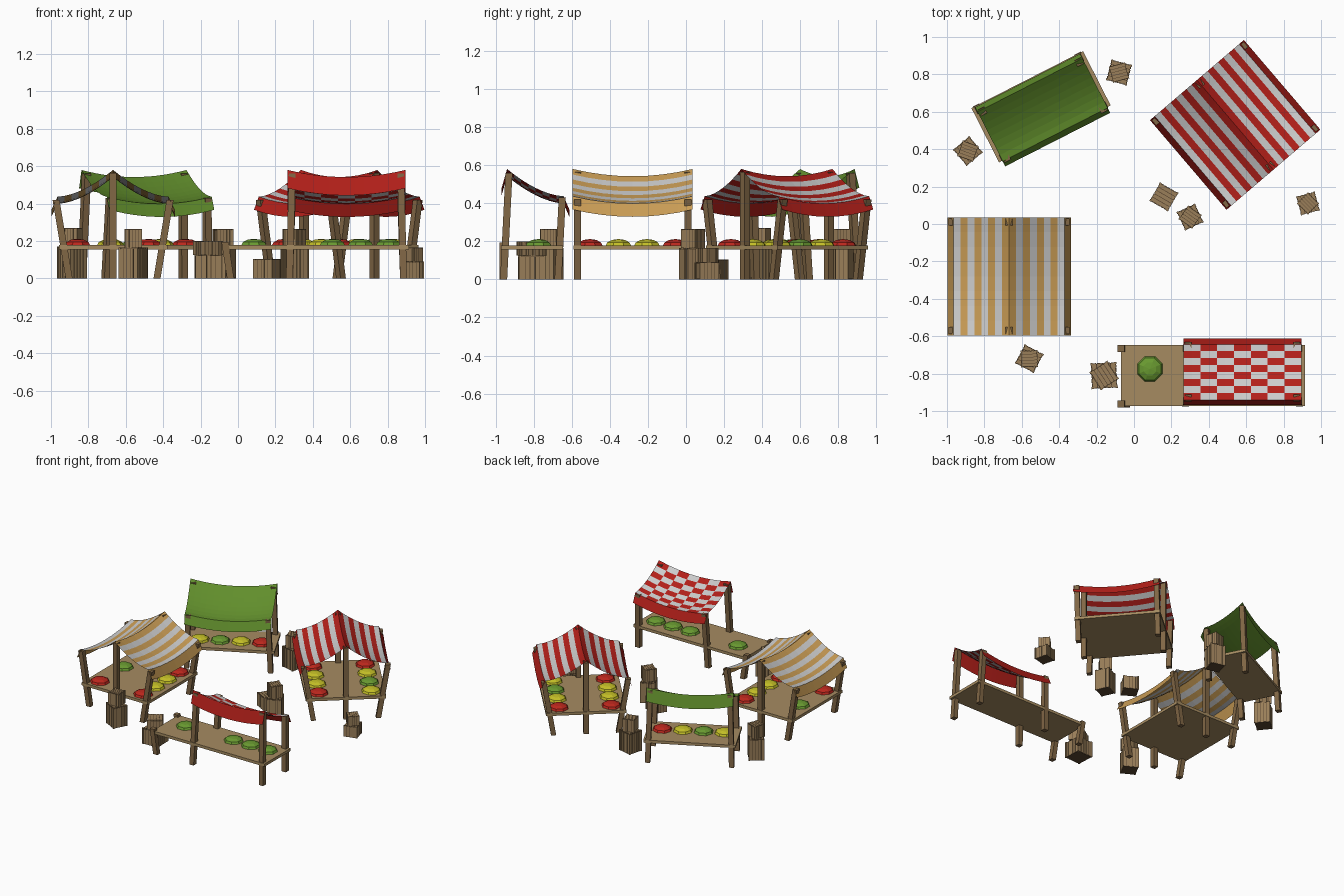
import bpy, bmesh, math, random
from mathutils import Matrix, Vector

if "Cube" in bpy.data.objects:
    bpy.data.objects.remove(bpy.data.objects["Cube"])

random.seed(4)


def material(name, rgb):
    m = bpy.data.materials.new(name)
    m.diffuse_color = (*rgb, 1)
    m.use_nodes = True
    m.node_tree.nodes["Principled BSDF"].inputs["Base Color"].default_value = m.diffuse_color
    return m


RED = material("red_cloth", (0.45, 0.014, 0.01))
WHITE = material("white_cloth", (0.75, 0.75, 0.75))
TAN = material("tan_cloth", (0.58, 0.33, 0.09))
GREEN = material("green_cloth", (0.12, 0.27, 0.025))
TABLE = material("table_wood", (0.38, 0.26, 0.12))
POST = material("post_wood", (0.22, 0.135, 0.06))
SLAT = material("slat_wood", (0.32, 0.21, 0.1))
DARK = material("dark_wood", (0.1, 0.06, 0.03))
PRODUCE = {"r": material("red_produce", (0.5, 0.02, 0.012)),
           "y": material("yellow_produce", (0.55, 0.52, 0.02)),
           "g": material("green_produce", (0.14, 0.32, 0.03))}


def finish(name, bm, mats, frame):
    mesh = bpy.data.meshes.new(name)
    bm.to_mesh(mesh)
    bm.free()
    for m in mats:
        mesh.materials.append(m)
    ob = bpy.data.objects.new(name, mesh)
    ob.matrix_world = frame
    bpy.context.collection.objects.link(ob)
    return ob


def add_box(bm, size, loc, mat=0):
    mx = Matrix.Translation(loc) @ Matrix.Diagonal((*size, 1))
    verts = bmesh.ops.create_cube(bm, size=1, matrix=mx)["verts"]
    for f in {f for v in verts for f in v.link_faces}:
        f.material_index = mat
    return verts


def post(name, frame, foot, head, height, w=0.037):
    # Square post leaning from foot (x, y) to head (x, y)
    bm = bmesh.new()
    for v in add_box(bm, (w, w, height), (0, 0, height / 2)):
        x, y = head if v.co.z > height / 2 else foot
        v.co.x += x
        v.co.y += y
    finish(name, bm, [POST], frame)


def table(name, frame, x0, x1, y0, y1):
    bm = bmesh.new()
    add_box(bm, (x1 - x0, y1 - y0, 0.022), ((x0 + x1) / 2, (y0 + y1) / 2, 0.167))
    finish(name, bm, [TABLE], frame)


def produce(name, frame, kind, x, y):
    # Low-poly heap resting on the table
    bm = bmesh.new()
    bmesh.ops.create_uvsphere(bm, u_segments=8, v_segments=6, radius=1,
                              matrix=Matrix.Rotation(math.pi / 8, 4, "Z"))
    bmesh.ops.delete(bm, geom=[v for v in bm.verts if v.co.z < -0.01], context="VERTS")
    bmesh.ops.scale(bm, vec=(0.073, 0.073, 0.036), verts=bm.verts)
    finish(name, bm, [PRODUCE[kind]], frame @ Matrix.Translation((x, y, 0.176)))


def slope(u):
    # Concave drop of the cloth from the ridge (u=0) to the eave (u=1)
    return 0.58 - 0.143 * (1 - (1 - u) ** 1.7)


def cloth(name, frame, profile, half, segs, mats, colour):
    # Sweep the (across, z) profile along y with a hanging sag
    bm = bmesh.new()
    rows = []
    for x, z in profile:
        row = []
        for j in range(segs + 1):
            t = 2 * j / segs - 1
            row.append(bm.verts.new((x, t * half, z - 0.038 * (1 - t * t))))
        rows.append(row)
    for i in range(len(rows) - 1):
        for j in range(segs):
            f = bm.faces.new((rows[i][j], rows[i + 1][j], rows[i + 1][j + 1], rows[i][j + 1]))
            f.material_index = colour(i, j)
    finish(name, bm, mats, frame)


def tent_stall(name, cx, cy, angle, main, left, right):
    fr = Matrix.Translation((cx, cy, 0)) @ Matrix.Rotation(math.radians(angle), 4, "Z")
    side = [(0.297 * k / 8, slope(k / 8)) for k in range(9)] + [(0.33, 0.367)]
    profile = [(-x, z) for x, z in reversed(side[1:])] + side
    # Strips counted from the ridge: odd white, even and valence coloured

    def stripes(i, j):
        k = i - 9 if i >= 9 else 8 - i
        return 1 if k % 2 == 1 else 0
    cloth(name + "_canopy", fr, profile, 0.315, 8, [main, WHITE], stripes)
    table(name + "_table", fr, -0.29, 0.29, -0.312, 0.312)
    for y in (-0.29, 0.29):
        post(name + "_ridge_post", fr, (0, y), (0, y), 0.565)
        for s in (-1, 1):
            post(name + "_corner_post", fr, (s * 0.235, y), (s * 0.305, y), 0.42)
    for x, kinds in ((-0.19, left), (0.19, right)):
        for k, c in enumerate(kinds):
            if c != "-":
                produce(name + "_produce", fr, c, x, -0.225 + 0.15 * k)


def lean_stall(name, cx, cy, angle, mats, colour, goods, table_end):
    fr = Matrix.Translation((cx, cy, 0)) @ Matrix.Rotation(math.radians(angle), 4, "Z")
    # Low valence, eight strips up to the ridge, then the back flap
    profile = [(-0.177, 0.367)] + [(0.15 - 0.297 * k / 8, slope(k / 8)) for k in range(8, -1, -1)]
    profile.append((0.178, 0.482))
    cloth(name + "_awning", fr @ Matrix.Rotation(math.pi / 2, 4, "Z"),
          profile, 0.315, 14, mats, colour)
    table(name + "_table", fr, -0.335, table_end, -0.143, 0.183)
    for s in (-1, 1):
        post(name + "_back_post", fr, (s * 0.305, 0.168), (s * 0.29, 0.14), 0.56)
        post(name + "_front_post", fr, (s * 0.305, -0.118), (s * 0.29, -0.14), 0.43)
    if table_end > 0.4:
        for y in (-0.125, 0.172):
            post(name + "_short_post", fr, (table_end - 0.03, y), (table_end, y), 0.195)
    for c, x in goods:
        produce(name + "_produce", fr, c, x, -0.015)


def crate(name, x, y, z, w, h, angle):
    # Dark core with upright slats, top boards, and corner posts
    bm = bmesh.new()
    add_box(bm, (w * 0.92, w * 0.92, h * 0.97), (0, 0, h * 0.485), 1)
    n = 5
    for k in range(n):
        p = (k - (n - 1) / 2) * w * 0.18
        add_box(bm, (w * 0.15, w * 0.9, h * 0.05), (p, 0, h * 0.975))
        for s in (-1, 1):
            add_box(bm, (w * 0.15, w * 0.04, h * 0.94), (p, s * w * 0.465, h * 0.48))
            add_box(bm, (w * 0.04, w * 0.15, h * 0.94), (s * w * 0.465, p, h * 0.48))
    for sx in (-1, 1):
        for sy in (-1, 1):
            add_box(bm, (w * 0.09, w * 0.09, h), (sx * w * 0.455, sy * w * 0.455, h / 2))
    fr = Matrix.Translation((x, y, z)) @ Matrix.Rotation(math.radians(angle), 4, "Z")
    finish(name, bm, [SLAT, DARK], fr)


# Two ridge tents
tent_stall("tan_stall", -0.668, -0.28, 0, TAN, "r-g-", "ryyr")
tent_stall("red_stall", 0.541, 0.53, 40.5, RED, "ryyr", "ygyr")

# Two single-slope stalls
lean_stall("green_stall", -0.488, 0.609, 27, [GREEN], lambda i, j: 0,
           [("y", -0.225), ("g", -0.075), ("y", 0.075), ("r", 0.225)], 0.335)
lean_stall("checked_stall", 0.58, -0.79, 180, [RED, WHITE],
           lambda i, j: (i + j // 2) % 2 if 0 < i < 9 else 0,
           [("g", -0.225), ("g", -0.075), ("g", 0.075), ("g", 0.495)], 0.65)

# Crate stacks: x, y, lower width and height, upper width and height, angle
for x, y, w, h, w2, h2, a in ((-0.08, 0.81, 0.115, 0.165, 0.09, 0.1, 75),
                              (-0.888, 0.39, 0.115, 0.17, 0.09, 0.1, 40),
                              (0.16, 0.145, 0.115, 0.105, 0, 0, 60),
                              (0.30, 0.037, 0.11, 0.165, 0.09, 0.1, 25),
                              (0.93, 0.11, 0.105, 0.09, 0.085, 0.075, 15),
                              (-0.56, -0.72, 0.115, 0.165, 0.09, 0.1, 62),
                              (-0.16, -0.81, 0.14, 0.125, 0.115, 0.075, 3)):
    crate("lower_crate", x, y, 0, w, h, a)
    if w2:
        crate("upper_crate", x, y, h, w2, h2, a + 30)
